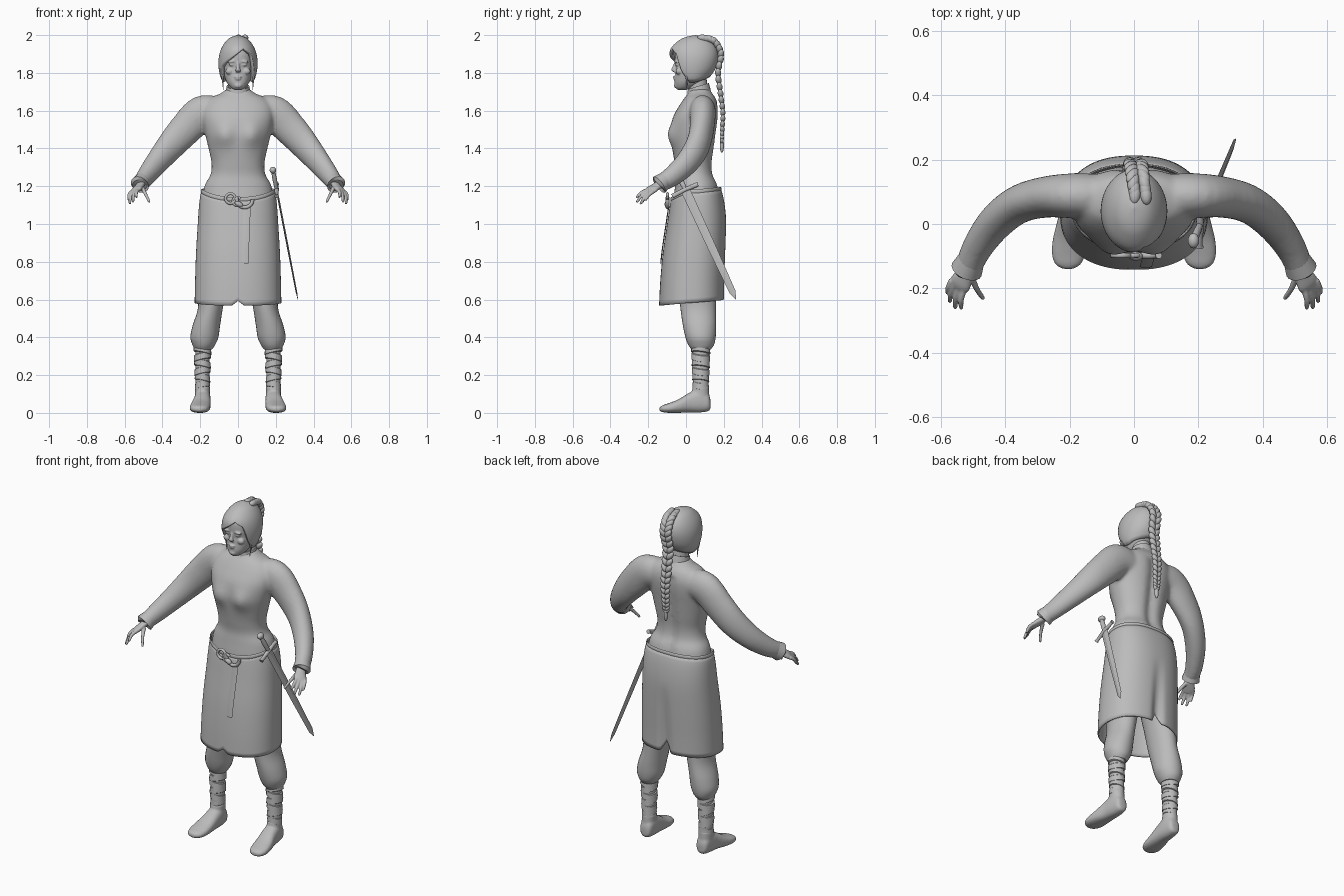
import bpy, bmesh, math
from mathutils import Vector, Matrix

cube = bpy.data.objects.get("Cube")
if cube:
    bpy.data.objects.remove(cube)

grey = bpy.data.materials.new("plain_grey")
grey.use_nodes = True
grey.diffuse_color = (0.5, 0.5, 0.5, 1)
grey.node_tree.nodes["Principled BSDF"].inputs["Base Color"].default_value = (0.5, 0.5, 0.5, 1)
X, Y, Z = Vector((1, 0, 0)), Vector((0, 1, 0)), Vector((0, 0, 1))


def spline(rows, k=5):
    """Smooth curve through rows of any width."""
    out = []
    for i in range(len(rows) - 1):
        p = [rows[max(i - 1, 0)], rows[i], rows[i + 1], rows[min(i + 2, len(rows) - 1)]]
        for s in range(k):
            t = s / k
            out.append(tuple(b + t / 2 * (c - a + t * (2*a - 5*b + 4*c - d + t * (3*b - a - 3*c + d)))
                             for a, b, c, d in zip(*p)))
    return out + [tuple(rows[-1])]


def lookup(table, x):
    """Linear lookup in rows sorted by their first value."""
    x = min(max(x, table[0][0]), table[-1][0])
    for a, b in zip(table, table[1:]):
        if x <= b[0]:
            t = (x - a[0]) / ((b[0] - a[0]) or 1)
            return [p + (q - p) * t for p, q in zip(a, b)]


def grid(bm, rings, caps=True):
    vs = [[bm.verts.new(p) for p in r] for r in rings]
    n = len(vs[0])
    for a, b in zip(vs, vs[1:]):
        for i in range(n):
            bm.faces.new((a[i], a[(i + 1) % n], b[(i + 1) % n], b[i]))
    if caps:
        bm.faces.new(vs[0])
        bm.faces.new(vs[-1])


def sweep(bm, pts, ref=X, tangent=None, n=20, power=2, side=1, caps=True):
    """Tube along (x, y, z, half width along ref, other half width)."""
    rings = []
    for i, p in enumerate(pts):
        c = Vector(p[:3])
        t = tangent or (Vector(pts[min(i + 1, len(pts) - 1)][:3]) - Vector(pts[max(i - 1, 0)][:3]))
        t = t.normalized()
        u = (ref - t * ref.dot(t)).normalized()
        v = t.cross(u)
        ring = []
        for k in range(n):
            cs, sn = math.cos(k * math.tau / n), math.sin(k * math.tau / n)
            q = c + u * p[3] * math.copysign(abs(cs) ** (2 / power), cs) \
                  + v * p[4] * math.copysign(abs(sn) ** (2 / power), sn)
            ring.append((q.x * side, q.y, q.z))
        rings.append(ring)
    grid(bm, rings, caps)


def levels(rows):
    """(z, half width, front y, back y) to sweep points."""
    return [(0, (f + b) / 2, z, w, (b - f) / 2) for z, w, f, b in rows]


def blob(bm, loc, size, rot=(0, 0)):
    m = Matrix.Translation(loc) @ Matrix.Rotation(rot[0], 4, 'Y') @ Matrix.Rotation(rot[1], 4, 'X')
    bmesh.ops.create_uvsphere(bm, u_segments=14, v_segments=9, radius=1,
                              matrix=m @ Matrix.Diagonal((*size, 1)))


def finish(name, bm, angle=50, solid=0, voxel=0):
    bmesh.ops.remove_doubles(bm, verts=bm.verts, dist=1e-5)
    bmesh.ops.recalc_face_normals(bm, faces=bm.faces)
    me = bpy.data.meshes.new(name)
    bm.to_mesh(me)
    bm.free()
    me.materials.append(grey)
    ob = bpy.data.objects.new(name, me)
    bpy.context.collection.objects.link(ob)
    bpy.ops.object.select_all(action='DESELECT')
    ob.select_set(True)
    bpy.context.view_layer.objects.active = ob
    bpy.ops.object.shade_smooth_by_angle(angle=math.radians(angle))
    if solid:
        ob.modifiers.new("thickness", 'SOLIDIFY').thickness = solid
    if voxel:
        m = ob.modifiers.new("blend", 'REMESH')
        m.mode, m.voxel_size, m.use_smooth_shade = 'VOXEL', voxel, True
        m = ob.modifiers.new("soften", 'SMOOTH')
        m.factor, m.iterations = 0.5, 5
    return ob


# Tunic: torso and sleeves blended together
bm = bmesh.new()
sweep(bm, spline(levels([(1.0, .17, -.05, .17), (1.1, .19, -.068, .185), (1.2, .178, -.058, .172),
    (1.26, .146, -.052, .147), (1.32, .14, -.06, .142), (1.4, .156, -.072, .152), (1.48, .175, -.08, .162),
    (1.56, .19, -.07, .172), (1.62, .185, -.04, .172), (1.665, .15, -.01, .157), (1.69, .095, .01, .14),
    (1.715, .06, .02, .125)])), X, Z, 48, 2.2)
for v in bm.verts:
    x, y, z = v.co
    if y < 0.03:
        v.co.y -= .025 * math.exp(-((abs(x) - .075) / .05) ** 2 - ((z - 1.47) / .06) ** 2)
    elif z < 1.64:
        v.co.y -= .02 * math.exp(-(x / .03) ** 2)
arm = spline([(.1, .085, 1.59, .08, .07), (.19, .088, 1.585, .095, .07), (.28, .083, 1.5, .088, .064),
    (.36, .06, 1.41, .078, .06), (.43, .005, 1.325, .066, .056), (.485, -.07, 1.255, .055, .048),
    (.515, -.135, 1.215, .046, .042)])
for s in (1, -1):
    sweep(bm, arm, Z, side=s)
finish("tunic", bm, voxel=.01)

# Collar, tilted up at the back
bm = bmesh.new()
sweep(bm, [(0, .07, 1.68, .068, .066), (0, .068, 1.705, .064, .062), (0, .065, 1.73, .06, .058),
           (0, .064, 1.728, .054, .052)], X, Vector((0, -.3, 1)), 32)
sweep(bm, [(0, .07, 1.68, .05, .05), (0, .05, 1.8, .05, .055)], X, Z)
finish("collar_and_neck", bm)

# Cuffs and hands
fingers = [((.565, -.175, 1.17), (.58, -.215, 1.125)), ((.555, -.187, 1.172), (.573, -.242, 1.105)),
           ((.543, -.198, 1.175), (.556, -.262, 1.115)), ((.53, -.205, 1.18), (.537, -.263, 1.14)),
           ((.505, -.165, 1.19), (.468, -.233, 1.115))]
for s, word in ((1, "left"), (-1, "right")):
    bm = bmesh.new()
    sweep(bm, [(.505, -.11, 1.232, .045, .042), (.52, -.142, 1.208, .052, .05),
               (.52, -.143, 1.207, .04, .038)], Z, side=s)
    finish(word + "_cuff", bm)
    bm = bmesh.new()
    sweep(bm, spline([(.51, -.125, 1.22, .026, .02), (.522, -.155, 1.2, .028, .018),
                      (.54, -.185, 1.18, .036, .016), (.548, -.205, 1.165, .026, .01)], 4),
          Vector((-.045, -.04, .015)), side=s)
    for a, b in fingers:
        a, b = Vector(a), Vector(b)
        mid = a.lerp(b, .55) + Vector((.004, 0, .008))
        sweep(bm, spline([(*a, .011, .011), (*mid, .009, .009), (*b.lerp(mid, .1), .007, .007),
                          (*b, .002, .002)], 4), Z, n=10, side=s)
    finish(word + "_hand", bm, voxel=.0035)

# Skirt: open wrap with slits at front and back
skirt = spline([(.56, .23, -.143, .203), (.7, .227, -.136, .205), (.85, .222, -.122, .21), (1.0, .213, -.1, .213),
                (1.1, .206, -.085, .205), (1.17, .195, -.072, .19), (1.22, .168, -.06, .168)])


def on_skirt(a, z, out=0):
    _, w, f, b = lookup(skirt, z)
    c, s = math.cos(a), math.sin(a)
    c, s = (math.copysign(abs(q) ** .87, q) for q in (c, s))
    fold = max(0, 1.0 - z) * .07 * math.exp(-((a % math.tau - math.pi) / .1) ** 2)
    return ((w + out) * s, (f + b) / 2 - ((b - f) / 2 + out - fold) * c, z)


def skirt_top(a):
    return 1.172 - .042 * max(0, math.cos(a)) ** 2 + .012 * max(0, -math.cos(a))


def skirt_hem(a):
    d = (a + math.pi) % math.tau - math.pi
    return .583 - .015 * math.cos(a) + .025 * math.exp(-(d / .06) ** 2) \
        + .06 * math.exp(-((abs(d) - math.pi) / .06) ** 2)


bm = bmesh.new()
angles = [i * math.tau / 120 for i in range(120)]
grid(bm, [[on_skirt(a, skirt_hem(a) + (skirt_top(a) - skirt_hem(a)) * k / 24) for a in angles]
          for k in range(25)], False)
finish("skirt", bm, solid=.008)

# Belt with knotted buckle and hanging tail
bm = bmesh.new()
sweep(bm, [(*on_skirt(a, skirt_top(a), -.001), .012, .004) for a in angles + [0]], Z, n=8)
finish("belt", bm)
bm = bmesh.new()
for cx, cz, r, start, turn, thick in ((-.04, 1.135, .026, 0, 1, .008), (.035, 1.13, .042, .45, .55, .01),
                                      (-.005, 1.12, .022, .1, .7, .007)):
    arc = [(start + turn * i / 24) * math.tau for i in range(25)]
    sweep(bm, [(cx + r * math.cos(t), -.098, cz + r * math.sin(t), thick, thick) for t in arc], Y, n=10)
blob(bm, (.005, -.1, 1.105), (.025, .014, .014), (.5, 0))
finish("buckle", bm)
bm = bmesh.new()
tail = [(.05 + .13 * i / 10, 1.09 - .3 * i / 10) for i in range(11)]
sweep(bm, [(.048 - .012 * i / 10, on_skirt(.1, z)[1] - .006, z, .019, .003)
           for i, (_, z) in enumerate(tail)], X, Z, 4, 8)
finish("belt_tail", bm, 30)

# Legs: trousers, wrapped shins and shoes
for s, word in ((1, "left"), (-1, "right")):
    bm = bmesh.new()
    sweep(bm, spline([(.1, .06, 1.0, .09, .11), (.115, .06, .8, .088, .11), (.135, .062, .65, .075, .1),
        (.147, .065, .55, .066, .094), (.168, .072, .46, .073, .088), (.178, .077, .4, .074, .08),
        (.181, .08, .36, .06, .068), (.183, .08, .335, .045, .05)]), X, Z, 28, side=s)
    finish(word + "_trouser_leg", bm)
    bm = bmesh.new()
    sweep(bm, [(.188, .078, .06, .036, .04), (.188, .078, .36, .038, .046)], X, Z, side=s)
    for i in range(6):
        z, r = .13 + .037 * i, .038 + .0015 * i
        lean = Vector((.22 * (-1) ** i, .12, 1))
        sweep(bm, [(.188, .078, z, r - .003, r), (.188, .078, z + .003, r + .003, r + .006),
                   (.188, .078, z + .034, r + .001, r + .004), (.188, .078, z + .037, r - .003, r)],
              X, lean, side=s)
    finish(word + "_shin_wraps", bm, 35)
    bm = bmesh.new()
    sweep(bm, spline([(.186, .13, .045, .016, .022), (.186, .118, .055, .034, .046), (.187, .075, .066, .042, .064),
        (.19, .02, .055, .046, .053), (.198, -.04, .036, .053, .036), (.203, -.09, .026, .053, .026),
        (.205, -.125, .022, .04, .018), (.205, -.14, .02, .015, .01)]), X, -Y, 24, 2.4, s)
    sweep(bm, [(.188, .078, .05, .04, .045), (.188, .077, .1, .039, .047), (.188, .078, .14, .04, .044)],
          X, Z, side=s)
    for v in bm.verts:
        v.co.z = max(v.co.z, 0)
    finish(word + "_shoe", bm, voxel=.006)

# Head and face
bm = bmesh.new()
sweep(bm, spline(levels([(1.71, .018, -.045, .0), (1.722, .038, -.055, .04), (1.75, .06, -.06, .09),
    (1.79, .074, -.057, .12), (1.83, .082, -.054, .14), (1.87, .085, -.06, .15), (1.92, .08, -.055, .15),
    (1.96, .055, -.02, .12), (1.98, .02, .02, .08)]), 4), X, Z, 32, 2.2)
sweep(bm, spline([(0, -.055, 1.862, .007, .005), (0, -.062, 1.835, .009, .008), (0, -.068, 1.815, .014, .01),
                  (0, -.058, 1.803, .012, .006)], 4), X, Z, 12)
blob(bm, (0, -.061, 1.778), (.02, .008, .006))
blob(bm, (0, -.06, 1.768), (.017, .008, .006))
blob(bm, (0, -.054, 1.733), (.02, .01, .013))
for s in (1, -1):
    blob(bm, (.033 * s, -.052, 1.86), (.025, .01, .007), (.12 * s, 0))
    blob(bm, (.033 * s, -.05, 1.843), (.016, .007, .007))
    blob(bm, (.045 * s, -.038, 1.808), (.022, .017, .018))
finish("head", bm, voxel=.004)

# Hair cap with a swept fringe
hull = spline([(1.74, .07, -.03, .1), (1.77, .09, -.05, .12), (1.82, .102, -.078, .155), (1.88, .102, -.088, .17),
               (1.93, .088, -.08, .163), (1.97, .062, -.04, .135), (1.99, .035, 0, .1), (2.0, 0, .05, .05)])
hairline = [(-180, 1.78), (-100, 1.75), (-70, 1.77), (-58, 1.83), (-40, 1.855), (-15, 1.885), (20, 1.93),
            (45, 1.9), (58, 1.8), (75, 1.75), (100, 1.75), (180, 1.78)]
bm = bmesh.new()
rings = []
for k in range(21):
    ring = []
    for d in range(-180, 180, 4):
        low = lookup(hairline, d)[1]
        z, w, f, b = lookup(hull, 2 - (2 - low) * (k / 20) ** 1.7)
        a = math.radians(d)
        ring.append((w * math.sin(a), (f + b) / 2 - (b - f) / 2 * math.cos(a), z))
    rings.append(ring)
grid(bm, rings, False)
finish("hair", bm, solid=.018)
bm = bmesh.new()
for s in (1, -1):
    sweep(bm, spline([(.085 * s, .0, 1.79, .006, .006), (.08 * s, .005, 1.75, .004, .004),
                      (.078 * s, .0, 1.71, .001, .001)]), n=8)
finish("loose_strands", bm)

# Braid of paired, leaning strands
bm = bmesh.new()
path = spline([(.02, .09, 1.985), (.012, .15, 1.968), (.005, .185, 1.9), (0, .17, 1.8), (0, .183, 1.69),
               (0, .195, 1.59), (0, .192, 1.5), (0, .19, 1.44)], 3)
for i, (x, y, z) in enumerate(path):
    r = .018 - .009 * (i / len(path)) ** 2
    nxt = path[min(i + 1, len(path) - 1)]
    tip = math.atan2(nxt[1] - y, z - nxt[2]) if i < len(path) - 1 else 0
    for s in (1, -1):
        blob(bm, (x + s * r * .95, y, z), (r, r, r * 1.7), (.6 * s, tip))
blob(bm, (0, .19, 1.415), (.012, .011, .038))
finish("braid", bm)

# Sword hanging at the left hip
pommel, end = Vector((.185, -.052, 1.285)), Vector((.317, .265, .6))
across = Vector((0, .9, .42)).normalized()


def along(t, a, b):
    return (*pommel.lerp(end, t), a, b)


bm = bmesh.new()
sweep(bm, [along(.15, .025, .005), along(.6, .022, .005), along(.94, .017, .004), along(1, .001, .001)],
      across, n=4)
finish("sword_blade", bm, 20)
bm = bmesh.new()
sweep(bm, spline([along(0, .01, .01), along(.07, .014, .012), along(.15, .011, .01)], 4), across, n=14)
blob(bm, pommel, (.018, .024, .018))
mid = pommel.lerp(end, .15)
sweep(bm, spline([(*(mid + across * t + Z * -.6 * t * t), .012, r) for t, r in
                  ((-.075, .012), (-.06, .008), (0, .012), (.06, .008), (.075, .012))], 4), end - pommel, n=12)
finish("sword_hilt", bm)
